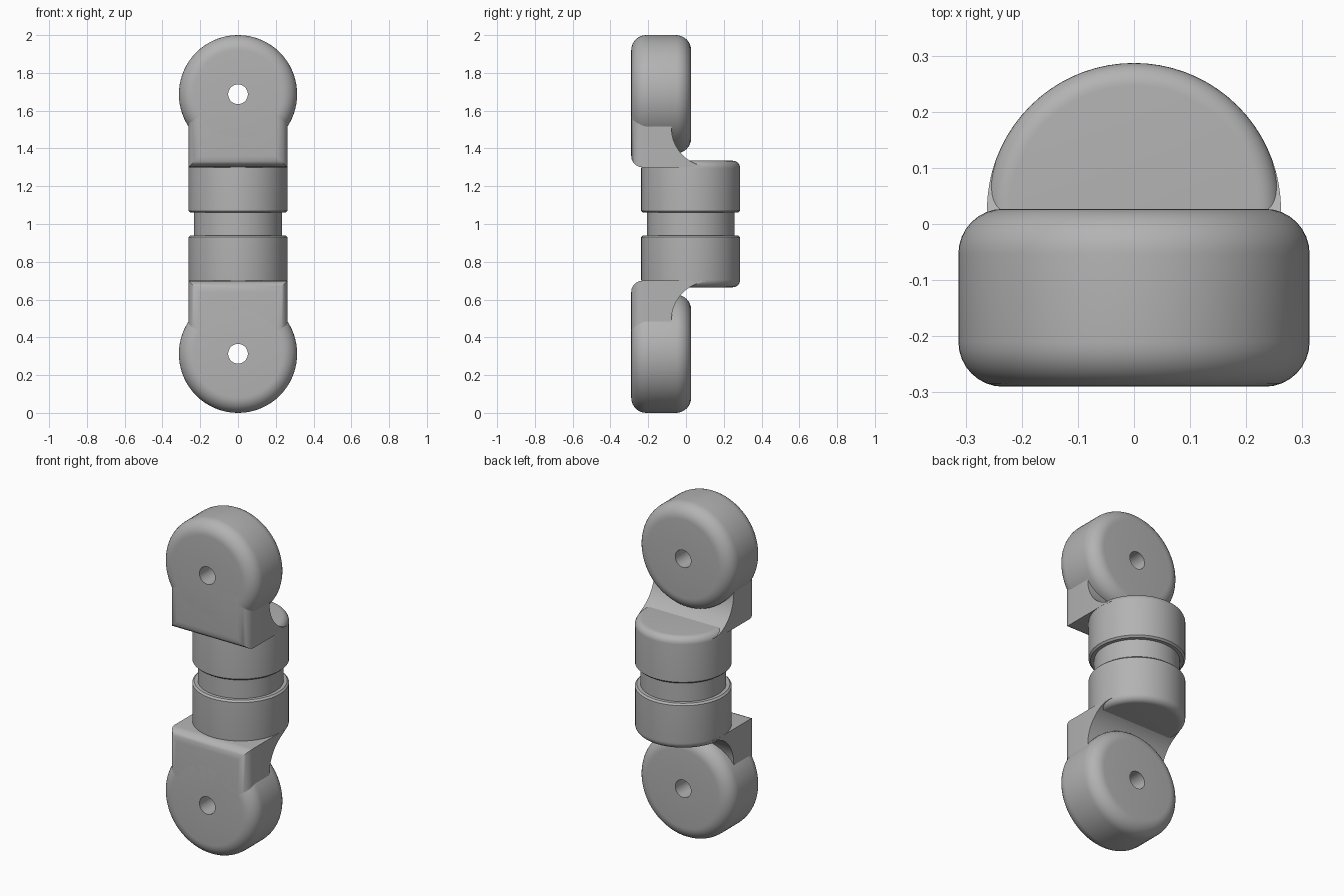
import bpy, bmesh
from math import cos, sin, pi, sqrt, radians
from mathutils import Vector

cube = bpy.data.objects.get("Cube")
if cube:
    bpy.data.objects.remove(cube, do_unlink=True)

grey = bpy.data.materials.new("plain_grey")
grey.use_nodes = True
colour = (0.45, 0.45, 0.45, 1)
grey.diffuse_color = colour
grey.node_tree.nodes["Principled BSDF"].inputs["Base Color"].default_value = colour

MID = 1.0        # height of the mirror plane
AXIS_Y = 0.025   # swivel axis
BODY_R = 0.262
FRONT = -0.29


def arc(cx, cy, r, a0, a1, n=8):
    """Points along an arc, angles in degrees."""
    angles = [radians(a0 + (a1 - a0) * i / n) for i in range(n + 1)]
    return [(cx + r * cos(a), cy + r * sin(a)) for a in angles]


def finish(name, bm, mirrored=True):
    bmesh.ops.recalc_face_normals(bm, faces=bm.faces)
    mesh = bpy.data.meshes.new(name)
    bm.to_mesh(mesh)
    bm.free()
    mesh.materials.append(grey)
    ob = bpy.data.objects.new(name, mesh)
    ob.location.z = MID
    bpy.context.collection.objects.link(ob)
    bpy.ops.object.select_all(action='DESELECT')
    ob.select_set(True)
    bpy.context.view_layer.objects.active = ob
    bpy.ops.object.shade_smooth_by_angle(angle=radians(35))
    if mirrored:
        mod = ob.modifiers.new("mirror", 'MIRROR')
        mod.use_axis = (False, False, True)
        mod.use_mirror_merge = False
    return ob


def lathe(name, profile, centre, axis, closed=False, mirrored=True):
    """Spin (radius, position along axis) points around an axis."""
    bm = bmesh.new()
    centre, axis = Vector(centre), Vector(axis)
    verts = [bm.verts.new(centre + Vector((r, 0, 0)) + axis * h) for r, h in profile]
    edges = [bm.edges.new(p) for p in zip(verts, verts[1:])]
    if closed:
        edges.append(bm.edges.new((verts[-1], verts[0])))
    bmesh.ops.spin(bm, geom=verts + edges, cent=centre, axis=axis,
                   angle=2 * pi, steps=72, use_merge=False)
    bmesh.ops.remove_doubles(bm, verts=bm.verts, dist=0.0001)
    return finish(name, bm, mirrored)


# Rounded eyes with a pin hole
back, edge_r, eye_r, hole_r = 0.027, 0.08, 0.313, 0.052
eye = [(hole_r, FRONT)]
eye += arc(eye_r - edge_r, FRONT + edge_r, edge_r, -90, 0)
eye += arc(eye_r - edge_r, back - edge_r, edge_r, 0, 90)
eye += [(hole_r, back)]
lathe("eye", eye, (0, 0, 0.687), (0, 1, 0), closed=True)

# Swivel collars: small chamfer at the neck, rounded outer rim
rim = 0.04
collar = [(0, 0.06), (BODY_R - 0.01, 0.06), (BODY_R, 0.07)]
collar += arc(BODY_R - rim, 0.335 - rim, rim, 0, 90)
collar += [(0, 0.335)]
lathe("collar", collar, (0, AXIS_Y, 0), (0, 0, 1))

# Neck joining both collars
lathe("neck", [(0, -0.08), (0.232, -0.08), (0.232, 0.08), (0, 0.08)],
      (0, AXIS_Y, 0), (0, 0, 1), mirrored=False)

# Webs from collar to eye: side profile with a concave back,
# narrowed to the collar's outline behind the swivel axis
side = [(FRONT, 0.30), (AXIS_Y, 0.30)]
side += [(AXIS_Y + 0.03 * i, 0.30) for i in range(1, 3)]
side += arc(0.13, 0.51, 0.207, 264, 180, 16)
side += [(-0.077, 0.61), (FRONT, 0.61)]
bm = bmesh.new()
rows = []
for s in (-1, 1):
    row = []
    for y, z in side:
        half = sqrt(BODY_R ** 2 - max(0, y - AXIS_Y) ** 2)
        row.append(bm.verts.new((s * half, y, z)))
    rows.append(row)
    bm.faces.new(row)
n = len(side)
for i in range(n):
    j = (i + 1) % n
    bm.faces.new((rows[0][i], rows[0][j], rows[1][j], rows[1][i]))
bmesh.ops.recalc_face_normals(bm, faces=bm.faces)
round_edges = [e for e in bm.edges
               if all(abs(v.co.y - FRONT) < 0.001 for v in e.verts)
               and sum(v.co.z for v in e.verts) < 1.1]
bmesh.ops.bevel(bm, geom=round_edges, offset=0.06, offset_type='OFFSET',
                segments=6, profile=0.5, affect='EDGES')
finish("web", bm)
